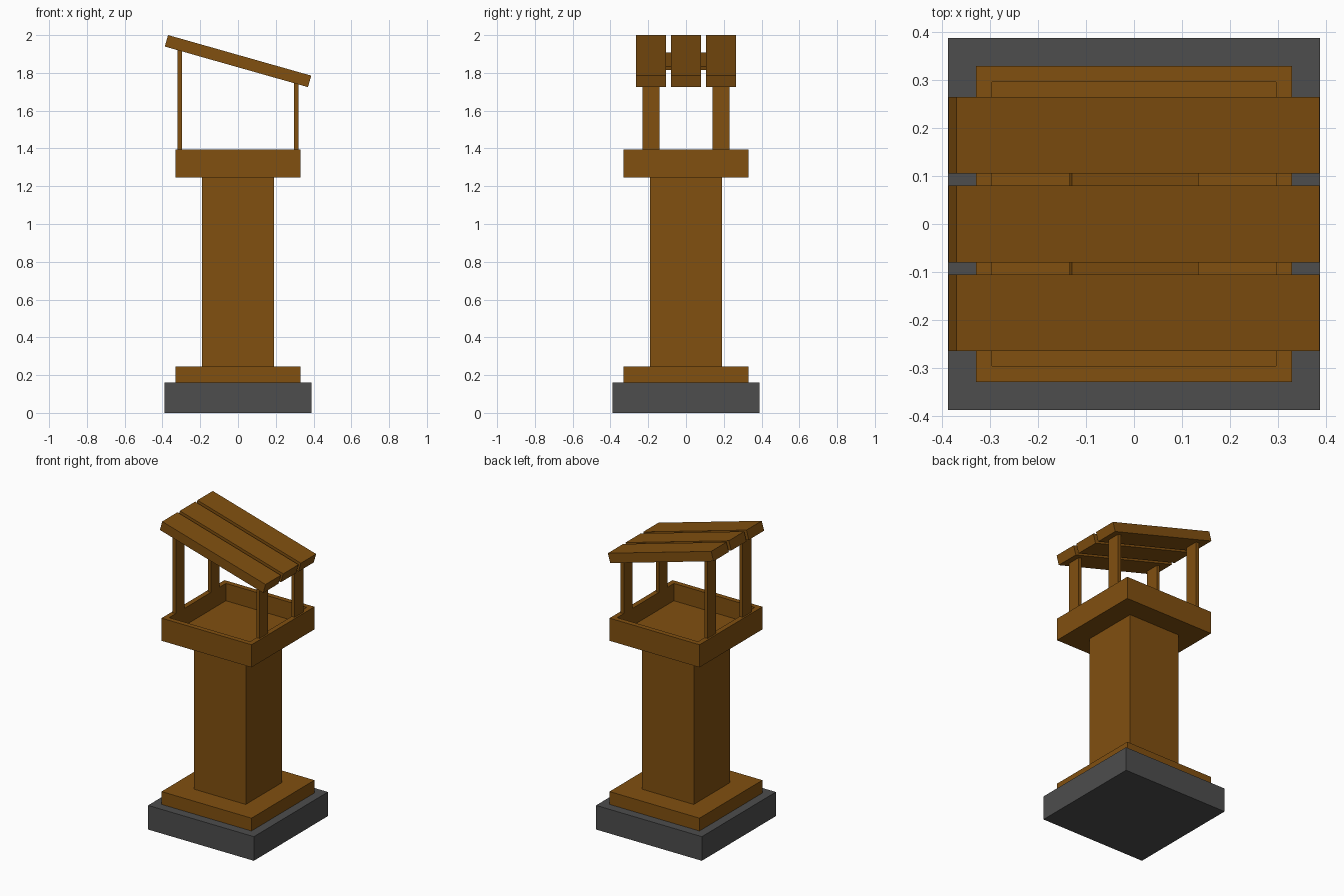
import bpy, bmesh
from math import atan, tan, cos
from mathutils import Matrix

if "Cube" in bpy.data.objects:
    bpy.data.objects.remove(bpy.data.objects["Cube"])

def material(name, rgb):
    m = bpy.data.materials.new(name)
    m.diffuse_color = (*rgb, 1)
    m.use_nodes = True
    m.node_tree.nodes["Principled BSDF"].inputs["Base Color"].default_value = m.diffuse_color
    return m

WOOD = material("brown_wood", (0.22, 0.08, 0.005))
STONE = material("dark_stone", (0.075, 0.075, 0.075))

def finish(name, bm, mat):
    bmesh.ops.recalc_face_normals(bm, faces=bm.faces)
    me = bpy.data.meshes.new(name)
    bm.to_mesh(me)
    bm.free()
    me.materials.append(mat)
    ob = bpy.data.objects.new(name, me)
    bpy.context.collection.objects.link(ob)
    return ob

def box_mesh(lo, hi):
    bm = bmesh.new()
    bmesh.ops.create_cube(bm, size=1)
    for v in bm.verts:
        for i in range(3):
            v.co[i] = lo[i] if v.co[i] < 0 else hi[i]
    return bm

def block(name, half, z0, z1, mat=WOOD):
    return finish(name, box_mesh((-half, -half, z0), (half, half, z1)), mat)

# Pedestal
block("stone_base", 0.388, 0, 0.16, STONE)
block("plinth", 0.33, 0.16, 0.245)
block("column", 0.19, 0.245, 1.245)

# Feeding tray: open box with a recessed floor
RIM_Z = 1.395
bm = box_mesh((-0.33, -0.33, 1.245), (0.33, 0.33, RIM_Z))
top = max(bm.faces, key=lambda f: f.calc_center_median().z)
bmesh.ops.inset_region(bm, faces=[top], thickness=0.047)
floor = bmesh.ops.extrude_face_region(bm, geom=[top])["geom"]
bmesh.ops.translate(bm, vec=(0, 0, -0.115),
                    verts=[g for g in floor if isinstance(g, bmesh.types.BMVert)])
if top.is_valid:
    bmesh.ops.delete(bm, geom=[top], context='FACES_ONLY')
finish("tray", bm, WOOD)

# Sloped roof frame
SLOPE = atan(0.2835)
ROOF_Z, THICK = 1.8625, 0.063
TILT = Matrix.Translation((0, 0, ROOF_Z)) @ Matrix.Rotation(SLOPE, 4, 'Y')

def tilted(name, hx, y0, y1, t):
    bm = box_mesh((-hx, y0, -t / 2), (hx, y1, t / 2))
    bm.transform(TILT)
    finish(name, bm, WOOD)

# Three roof planks and the thin batten joining them
for i, y in enumerate((-0.185, 0, 0.185)):
    tilted(f"roof_plank_{i + 1}", 0.394, y - 0.08, y + 0.08, THICK)
for side, y in (("front", -0.0925), ("back", 0.0925)):
    tilted(f"roof_batten_{side}", 0.137, y - 0.0125, y + 0.0125, 0.018)

# Four flat posts, tops cut to the roof slope
for sx, xn in ((-1, "left"), (1, "right")):
    for sy, yn in ((-1, "front"), (1, "back")):
        x, y = sx * 0.3075, sy * 0.184
        bm = box_mesh((x - 0.0115, y - 0.045, RIM_Z), (x + 0.0115, y + 0.045, 2))
        for v in bm.verts:
            if v.co.z > 1.9:
                v.co.z = ROOF_Z - THICK / 2 / cos(SLOPE) - v.co.x * tan(SLOPE)
        finish(f"post_{yn}_{xn}", bm, WOOD)
